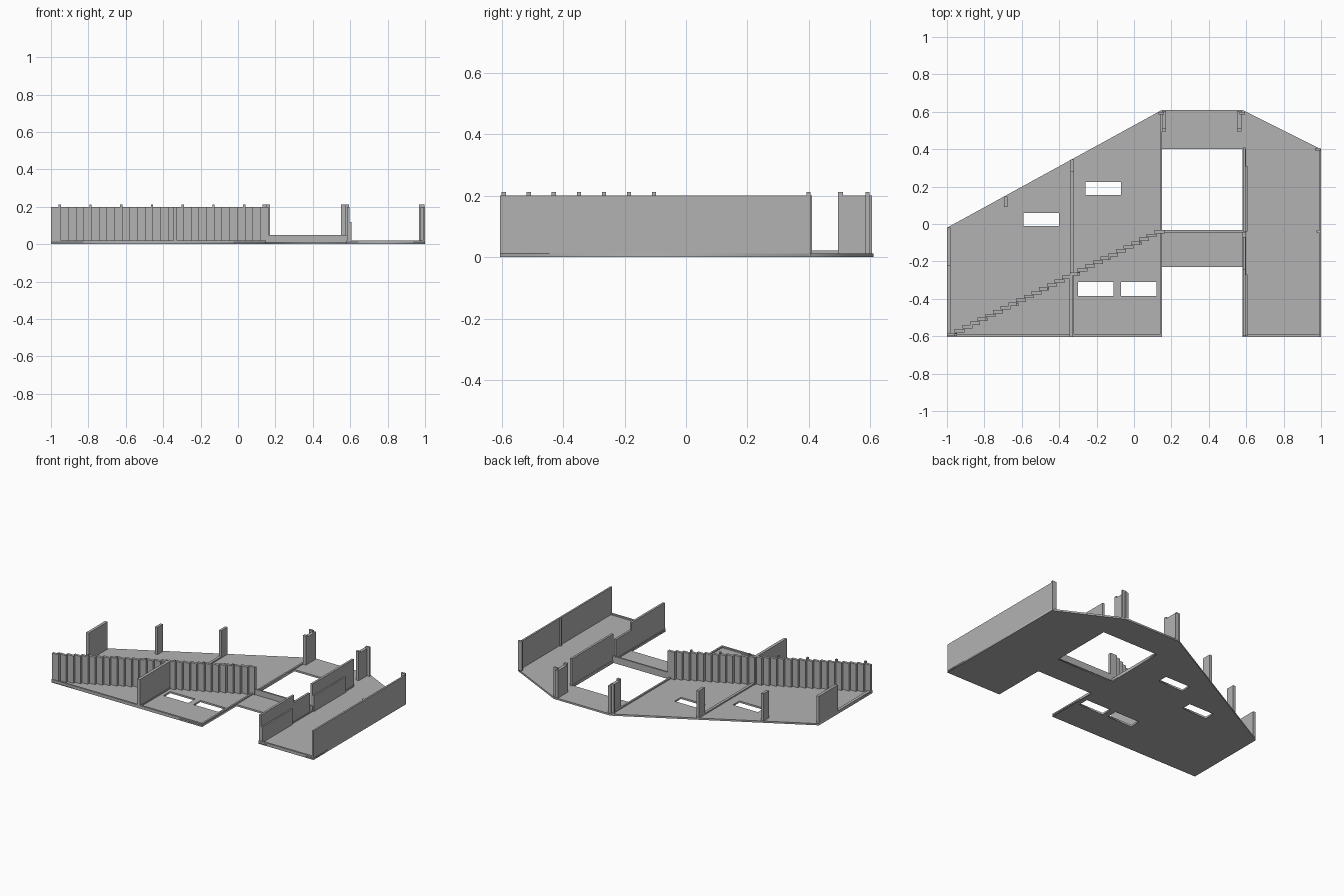
import bpy

if "Cube" in bpy.data.objects:
    bpy.data.objects.remove(bpy.data.objects["Cube"])

grey = bpy.data.materials.new("plain grey")
grey.use_nodes = True
colour = (0.45, 0.45, 0.45, 1)
grey.diffuse_color = colour
grey.node_tree.nodes["Principled BSDF"].inputs["Base Color"].default_value = colour

FLOOR, LIP, WALL, POST = 0.012, 0.021, 0.2, 0.212


def box(name, x0, x1, y0, y1, top, bottom=0.004):
    """Upright box given by its limits."""
    bpy.ops.mesh.primitive_cube_add(
        size=1, location=((x0 + x1) / 2, (y0 + y1) / 2, (bottom + top) / 2))
    ob = bpy.context.object
    ob.name = name
    ob.scale = (x1 - x0, y1 - y0, top - bottom)
    ob.data.materials.append(grey)
    return ob


def rect(x0, x1, y0, y1):
    return [(x0, y0), (x1, y0), (x1, y1), (x0, y1)]


def slab(name, loops, thickness):
    """Flat plate filled from an outline and its holes."""
    cu = bpy.data.curves.new(name, "CURVE")
    cu.dimensions, cu.fill_mode = "2D", "BOTH"
    cu.extrude = thickness / 2
    for pts in loops:
        sp = cu.splines.new("POLY")
        sp.points.add(len(pts) - 1)
        for p, (x, y) in zip(sp.points, pts):
            p.co = (x, y, 0, 1)
        sp.use_cyclic_u = True
    cu.materials.append(grey)
    ob = bpy.data.objects.new(name, cu)
    ob.location.z = thickness / 2
    bpy.context.collection.objects.link(ob)
    bpy.ops.object.select_all(action="DESELECT")
    ob.select_set(True)
    bpy.context.view_layer.objects.active = ob
    bpy.ops.object.convert(target="MESH")


# Floor with the courtyard and four small openings
outline = [(-1, -0.605), (0.15, -0.605), (0.15, -0.23), (0.58, -0.23),
           (0.58, -0.605), (1, -0.605), (1, 0.4), (0.58, 0.61),
           (0.15, 0.61), (-1, -0.02)]
slab("floor", [outline,
               rect(0.15, 0.58, -0.04, 0.4),
               rect(-0.59, -0.4, -0.01, 0.06),
               rect(-0.26, -0.07, 0.155, 0.225),
               rect(-0.3, -0.11, -0.385, -0.31),
               rect(-0.07, 0.12, -0.385, -0.31)], FLOOR)

# Low lips along the room edges
box("front_lip_right", -1, 0.15, -0.605, -0.592, LIP)
box("front_lip_left", 0.58, 1, -0.605, -0.592, LIP)
box("side_lip", -1, -0.98, -0.6, -0.03, LIP)
box("middle_lip", -0.34, -0.322, -0.6, 0.33, LIP)
box("courtyard_lip", 0.138, 0.15, -0.605, 0.6, LIP)
box("inner_lip_left", 0.58, 0.6, -0.605, 0.4, LIP)
box("bridge_rail", 0.15, 0.6, -0.045, -0.033, 0.05)

# Stepped diagonal wall, with a thin post on every fourth step
STEPS = 28
dx, dy = 1.15 / STEPS, 0.57 / STEPS
for i in range(STEPS):
    x, y = -1 + i * dx, -0.6 + i * dy
    box("step_wall", x, x + dx + 0.012, y, y + 0.018, WALL)
    if i % 4 == 0:
        box("step_post", x + dx, x + dx + 0.012, y, y + 0.014, POST)

# Long left outer wall and its posts
box("left_wall", 0.988, 1, -0.605, 0.4, WALL)
box("left_wall_end_post", 0.968, 0.998, 0.392, 0.406, POST)
box("left_wall_mid_post", 0.976, 0.99, -0.046, -0.034, WALL)

# Inner left wall with a lowered part and side panels
box("inner_wall_front", 0.582, 0.597, -0.6, -0.24, WALL)
box("inner_wall_low", 0.582, 0.597, -0.24, -0.07, 0.15)
box("inner_wall_back", 0.582, 0.597, -0.04, 0.41, WALL)
for y0, y1 in ((-0.6, -0.27), (-0.04, 0.31)):
    box("inner_wall_panel", 0.595, 0.606, y0, y1, 0.12)

# Wall stubs along the outer edge
box("middle_wall", -0.345, -0.325, -0.605, -0.27, WALL)
box("right_stub", -1, -0.98, -0.225, -0.02, WALL)
box("outer_stub", -0.695, -0.677, 0.09, 0.148, WALL)
box("middle_stub", -0.34, -0.322, 0.28, 0.345, WALL)
for name, x, side in (("back_stub_right", 0.16, -1), ("back_stub_left", 0.563, 1)):
    box(name, x - 0.011, x + 0.011, 0.495, 0.605, WALL)
    box(name + "_front_post", x - 0.011, x + 0.011, 0.495, 0.512, POST)
    end = sorted((x, x + side * 0.03))
    box(name + "_end_post", end[0], end[1], 0.585, 0.598, POST)
